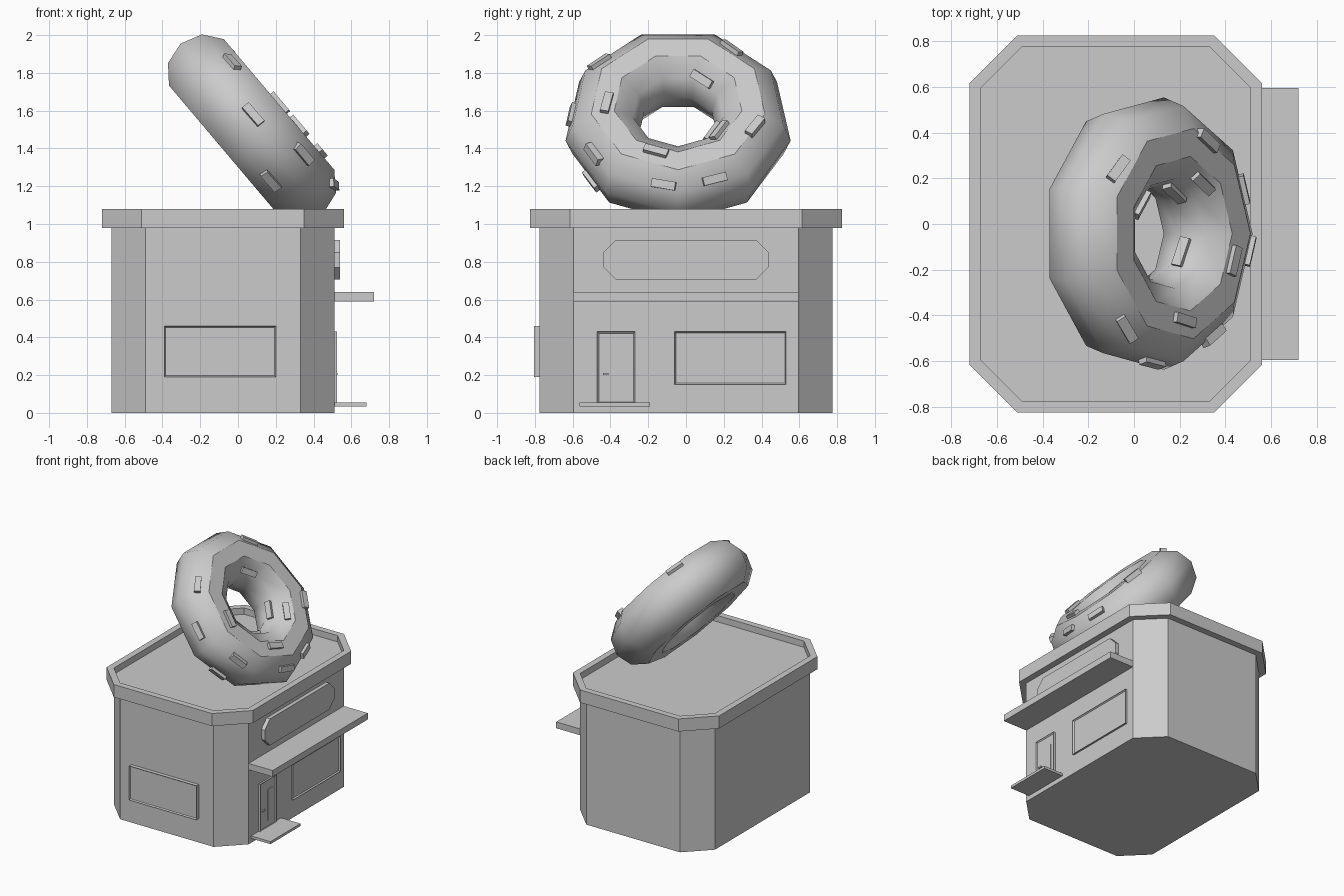
import bpy, bmesh, math
from mathutils import Vector, Matrix
from mathutils.bvhtree import BVHTree

if "Cube" in bpy.data.objects:
    bpy.data.objects.remove(bpy.data.objects["Cube"])


def finish(name, bm):
    bmesh.ops.recalc_face_normals(bm, faces=bm.faces)
    me = bpy.data.meshes.new(name)
    bm.to_mesh(me)
    bm.free()
    ob = bpy.data.objects.new(name, me)
    bpy.context.collection.objects.link(ob)
    return ob


def box(name, lo, hi):
    bm = bmesh.new()
    lo, hi = Vector(lo), Vector(hi)
    m = Matrix.Translation((lo + hi) / 2) @ Matrix.Diagonal((*(hi - lo), 1))
    bmesh.ops.create_cube(bm, size=1, matrix=m)
    return finish(name, bm)


def panel(name, lo, hi, facing, rim, depth):
    """Box whose outward face is inset and pushed in, leaving a frame."""
    ob = box(name, lo, hi)
    bm = bmesh.new()
    bm.from_mesh(ob.data)
    bm.normal_update()
    front = max(bm.faces, key=lambda f: f.normal.dot(Vector(facing)))
    bmesh.ops.inset_region(bm, faces=[front], thickness=rim)
    bmesh.ops.translate(bm, verts=front.verts, vec=Vector(facing) * -depth)
    bm.to_mesh(ob.data)
    bm.free()
    return ob


def octagon(cu, cv, hu, hv, c):
    """Rectangle with cut corners."""
    pts = [(hu, -hv + c), (hu, hv - c), (hu - c, hv), (-hu + c, hv),
           (-hu, hv - c), (-hu, -hv + c), (-hu + c, -hv), (hu - c, -hv)]
    return [(cu + u, cv + v) for u, v in pts]


def loft(name, loops):
    bm = bmesh.new()
    rings = [[bm.verts.new(p) for p in loop] for loop in loops]
    for a, b in zip(rings, rings[1:]):
        for i in range(len(a)):
            j = (i + 1) % len(a)
            bm.faces.new((a[i], a[j], b[j], b[i]))
    bm.faces.new(rings[0])
    bm.faces.new(rings[-1])
    return finish(name, bm)


def at_z(outline, z):
    return [(u, v, z) for u, v in outline]


# Building walls and roof with a raised parapet
wall = octagon(-0.08, 0, 0.59, 0.775, 0.18)
parapet = octagon(-0.08, 0, 0.64, 0.825, 0.21)
loft("walls", [at_z(wall, 0), at_z(wall, 0.985)])
loft("roof", [at_z(parapet, 0.98), at_z(parapet, 1.08), at_z(wall, 1.08), at_z(wall, 1.03)])

# Shop front: sign board, awning, step, windows
sign = octagon(0, 0.81, 0.436, 0.105, 0.065)
loft("sign_board", [[(x, u, v) for u, v in sign] for x in (0.50, 0.54)])
box("awning", (0.50, -0.595, 0.59), (0.72, 0.595, 0.64))
box("door_step", (0.50, -0.565, 0.035), (0.68, -0.19, 0.055))
panel("shop_window", (0.50, -0.06, 0.15), (0.525, 0.53, 0.43), (1, 0, 0), 0.01, 0.01)
panel("side_window", (-0.39, -0.805, 0.19), (0.20, -0.765, 0.46), (0, -1, 0), 0.01, 0.01)

# Door with glass and handles
panel("door", (0.50, -0.47, 0.05), (0.525, -0.27, 0.43), (1, 0, 0), 0.012, 0.008)
box("door_glass", (0.51, -0.37, 0.105), (0.521, -0.31, 0.35))
box("door_handle", (0.51, -0.44, 0.20), (0.528, -0.41, 0.21))

# Ring-shaped pastry leaning back on the roof, flat on its two sides
bpy.ops.mesh.primitive_torus_add(major_segments=9, minor_segments=10,
                                 major_radius=0.405, minor_radius=0.2)
ring = bpy.context.object
ring.name = "pastry_ring"
for p in ring.data.polygons:
    p.use_smooth = abs(p.normal.z) < 0.98
ring.data.transform(Matrix.Translation((0.063, -0.042, 1.521))
                    @ Matrix.Rotation(math.radians(49.8), 4, 'Y'))
ring.data.update()

# Sprinkles: rough position and long direction, snapped to the ring surface
sprinkles = [
    ((-0.03, -0.46, 1.86), (6, -10, -6)), ((0.08, -0.61, 1.58), (9, -3, -10)),
    ((0.22, -0.42, 1.64), (9, -3, -11)), ((0.355, -0.50, 1.37), (7, 8, -9)),
    ((0.175, -0.515, 1.22), (8, 7, -9)), ((0.43, -0.16, 1.38), (3, 12, -3)),
    ((0.515, -0.12, 1.21), (3, 12, -2)), ((0.495, 0.155, 1.24), (-3, 12, 3)),
    ((0.32, 0.365, 1.515), (-8, 8, 10)), ((-0.07, 0.24, 1.93), (8, 11, -7)),
    ((0.02, 0.09, 1.765), (6, 11, -7)), ((0.30, 0.18, 1.49), (-9, 9, 9)),
    ((0.18, 0.16, 1.47), (-7, 7, 9)), ((0.215, -0.13, 1.39), (4, 12, -3)),
]
bm = bmesh.new()
bm.from_mesh(ring.data)
surface = BVHTree.FromBMesh(bm)
bm.free()
bm = bmesh.new()
for pos, direction in sprinkles:
    point, n, _, _ = surface.find_nearest(Vector(pos))
    d = Vector(direction)
    d = (d - n * d.dot(n)).normalized()
    axes = Matrix((d, n.cross(d), n)).transposed().to_4x4()
    bmesh.ops.create_cube(bm, size=1, matrix=Matrix.Translation(point) @ axes
                          @ Matrix.Diagonal((0.13, 0.045, 0.045, 1)))
finish("sprinkles", bm)
